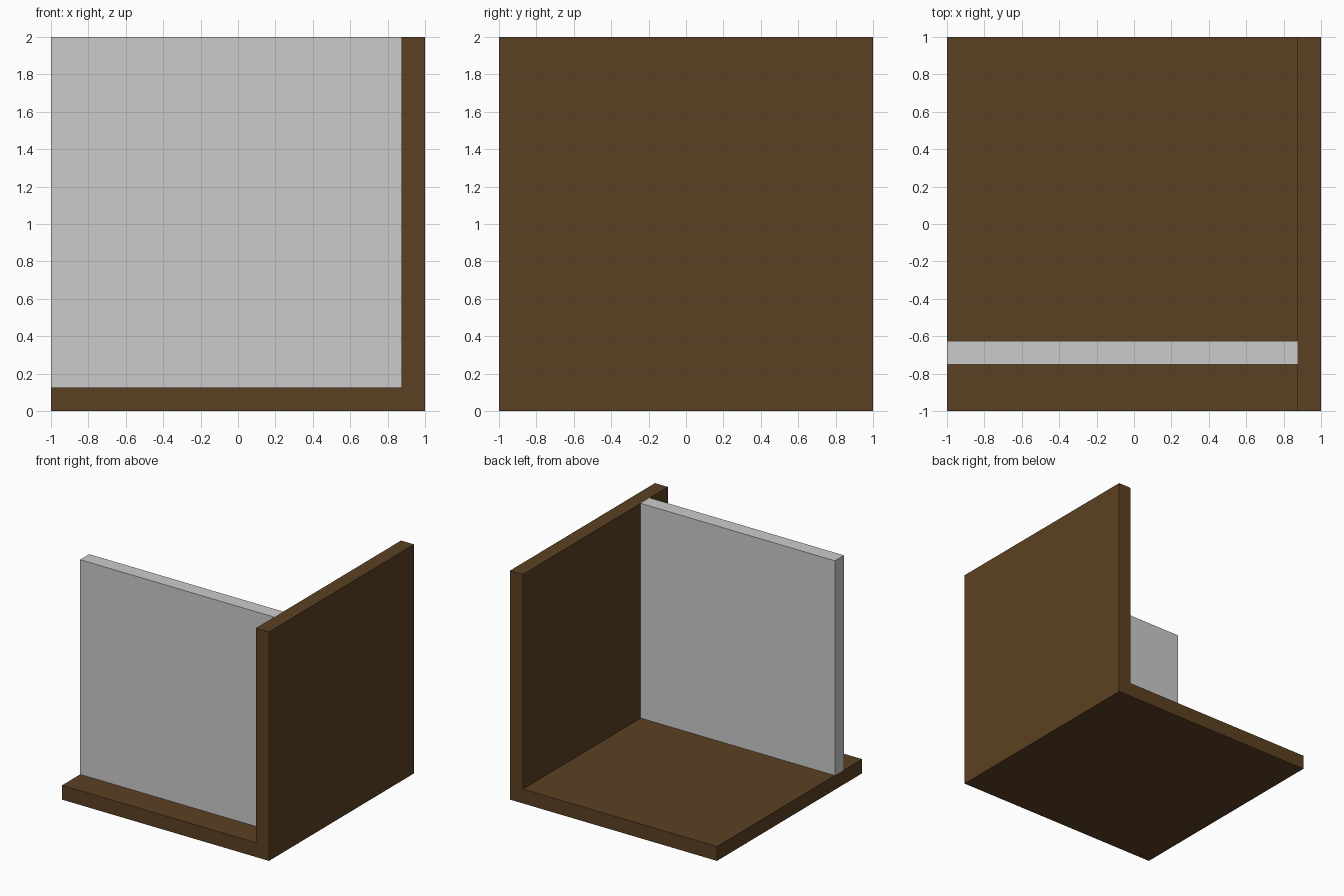
import bpy

# Remove the default cube
cube = bpy.data.objects.get("Cube")
if cube:
    bpy.data.objects.remove(cube, do_unlink=True)


def make_material(name, colour):
    mat = bpy.data.materials.new(name)
    mat.use_nodes = True
    mat.diffuse_color = colour
    mat.node_tree.nodes["Principled BSDF"].inputs["Base Color"].default_value = colour
    return mat


def make_slab(name, low, high, mat):
    """Flat-faced box spanning two opposite corners."""
    centre = [(a + b) / 2 for a, b in zip(low, high)]
    size = [b - a for a, b in zip(low, high)]
    bpy.ops.mesh.primitive_cube_add(size=1, location=centre)
    slab = bpy.context.object
    slab.name = name
    slab.scale = size
    bpy.ops.object.transform_apply(location=False, rotation=False, scale=True)
    slab.data.materials.append(mat)
    return slab


brown = make_material("dark brown wood", (0.105, 0.053, 0.016, 1))
grey = make_material("light grey", (0.6, 0.6, 0.6, 1))

T = 0.125  # slab thickness

# Floor, side wall on the left, and upright cross panel near the front
make_slab("floor", (-1, -1, 0), (1, 1, T), brown)
make_slab("side_wall", (1 - T, -1, T), (1, 1, 2), brown)
make_slab("cross_panel", (-1, -0.75, T), (1 - T, -0.75 + T, 2), grey)
